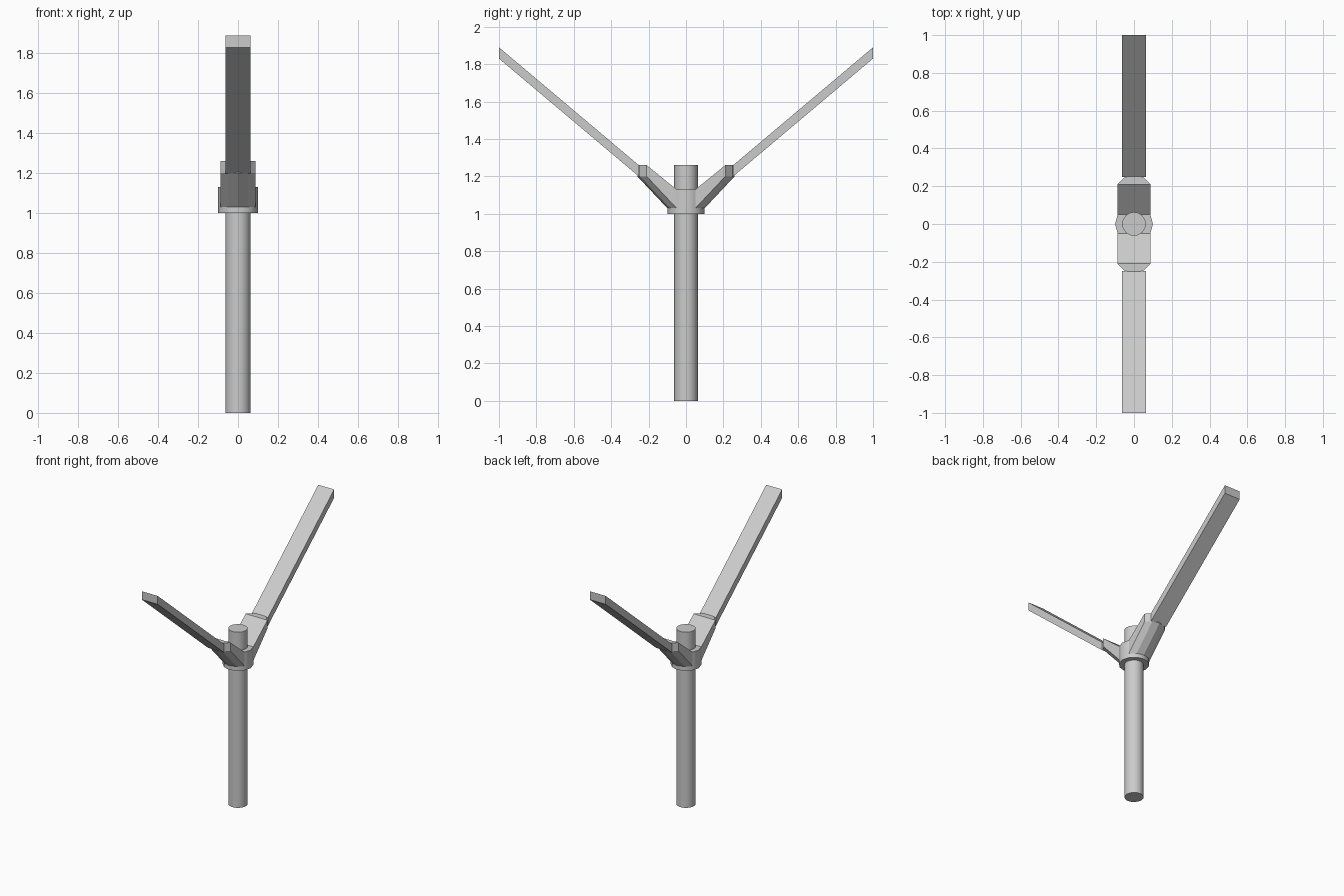
import bpy, bmesh
from math import sin, cos, radians

if "Cube" in bpy.data.objects:
    bpy.data.objects.remove(bpy.data.objects["Cube"])


def make_object(name, verts, faces, smooth=False):
    bm = bmesh.new()
    vs = [bm.verts.new(v) for v in verts]
    for f in faces:
        bm.faces.new([vs[i] for i in f])
    bmesh.ops.recalc_face_normals(bm, faces=bm.faces)
    me = bpy.data.meshes.new(name)
    bm.to_mesh(me)
    bm.free()
    ob = bpy.data.objects.new(name, me)
    bpy.context.collection.objects.link(ob)
    return ob


def cylinder(name, radius, z0, z1, sides):
    bpy.ops.mesh.primitive_cylinder_add(vertices=sides, radius=radius, depth=z1 - z0,
                                        location=(0, 0, (z0 + z1) / 2))
    ob = bpy.context.object
    ob.name = name
    bpy.ops.object.shade_smooth_by_angle(angle=radians(35))


# Upright pole and the collar around it
R = 0.1
cylinder("pole", 0.063, 0, 1.26, 16)
cylinder("collar", R, 1.0, 1.13, 12)

for side, label in ((1, "back"), (-1, "front")):
    # Socket: part of the collar outline swept outward and upward
    arc = [(R * cos(radians(a)), R * sin(radians(a))) for a in range(30, 151, 30)]
    shift = 0.16
    verts = [(x, side * y, 1.03) for x, y in arc]
    verts += [(x, side * (y + shift), 1.2) for x, y in arc]
    verts += [(x, side * (y + shift), 1.26) for x, y in arc]
    verts += [(arc[0][0], side * arc[0][1], 1.13), (arc[4][0], side * arc[4][1], 1.13)]
    faces = [(k + i, k + i + 1, k + i + 6, k + i + 5) for k in (0, 5) for i in range(4)]
    faces += [tuple(range(5)), tuple(range(10, 15)),
              (0, 5, 10, 15), (4, 9, 14, 16), (15, 10, 14, 16), (0, 15, 16, 4)]
    make_object(label + "_socket", verts, faces)

    # Arm: slanted board with vertical ends
    profile = [(0.25, 1.198), (1.0, 1.83), (1.0, 1.89), (0.25, 1.258)]
    verts = [(x, side * y, z) for x in (-0.063, 0.063) for y, z in profile]
    faces = [(0, 1, 2, 3), (4, 5, 6, 7)]
    faces += [(i, (i + 1) % 4, (i + 1) % 4 + 4, i + 4) for i in range(4)]
    make_object(label + "_arm", verts, faces)
